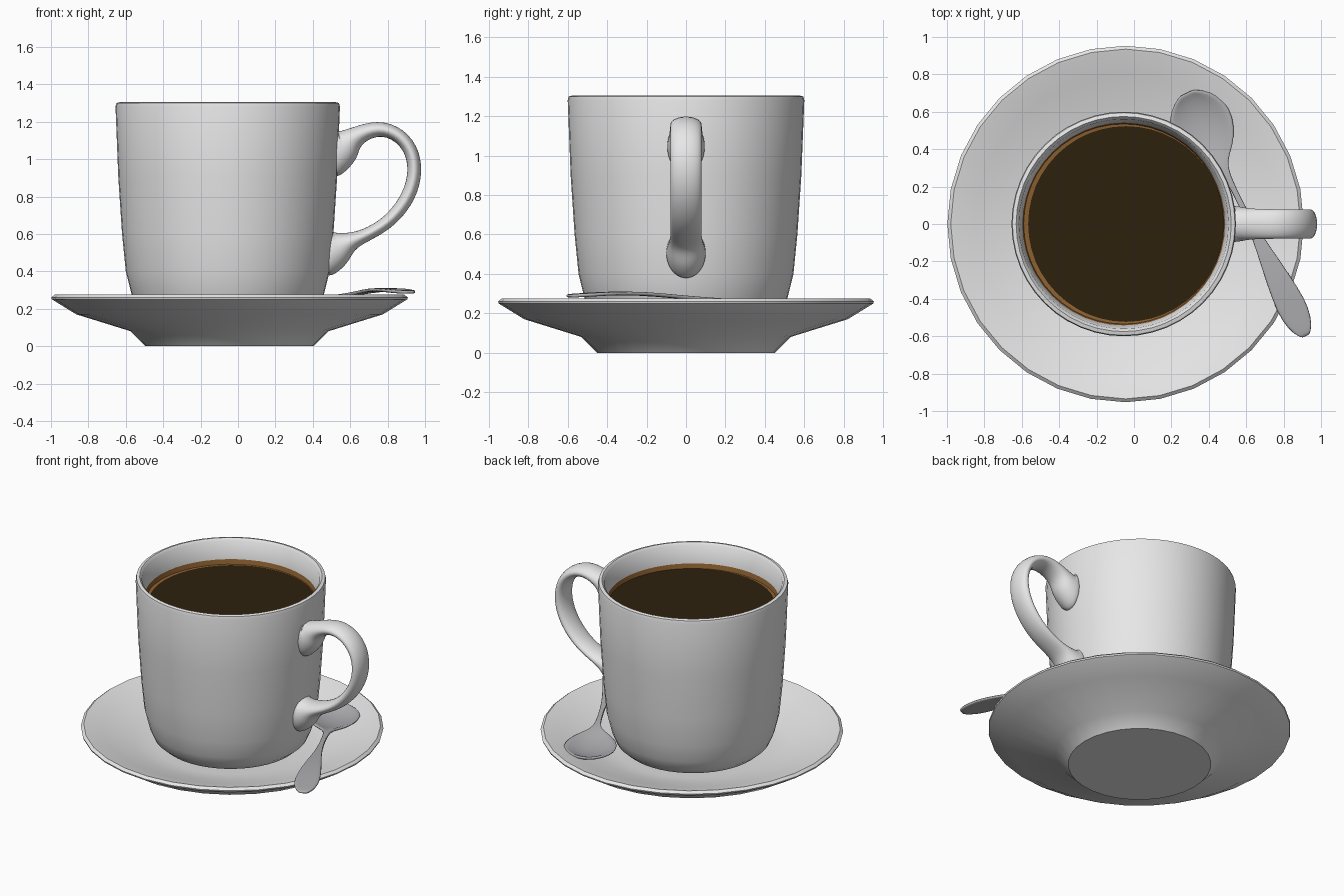
import bpy, bmesh, math
from mathutils import Vector

if "Cube" in bpy.data.objects:
    bpy.data.objects.remove(bpy.data.objects["Cube"])


def material(name, rgb, rough=0.5):
    m = bpy.data.materials.new(name)
    m.use_nodes = True
    m.diffuse_color = (*rgb, 1)
    shader = next(n for n in m.node_tree.nodes if n.type == 'BSDF_PRINCIPLED')
    shader.inputs["Base Color"].default_value = (*rgb, 1)
    shader.inputs["Roughness"].default_value = rough
    return m


WHITE = material("white_china", (0.8, 0.8, 0.8))
STEEL = material("grey_metal", (0.42, 0.42, 0.44))
COFFEE = material("dark_coffee", (0.027, 0.015, 0.004))
FOAM = material("light_brown_foam", (0.27, 0.12, 0.03))


def finish(name, bm, mat, angle=40, centre=(0, 0, 0)):
    bmesh.ops.remove_doubles(bm, verts=bm.verts, dist=1e-5)
    bmesh.ops.recalc_face_normals(bm, faces=bm.faces)
    mesh = bpy.data.meshes.new(name)
    bm.to_mesh(mesh)
    bm.free()
    mesh.materials.append(mat)
    ob = bpy.data.objects.new(name, mesh)
    ob.location = centre
    bpy.context.collection.objects.link(ob)
    bpy.ops.object.select_all(action='DESELECT')
    ob.select_set(True)
    bpy.context.view_layer.objects.active = ob
    bpy.ops.object.shade_smooth_by_angle(angle=math.radians(angle))
    return ob


def lathe(name, profile, sides, mat, x, angle=40):
    """Spin a (radius, height) profile around the vertical axis."""
    bm = bmesh.new()
    verts = [bm.verts.new((r, 0, z)) for r, z in profile]
    edges = [bm.edges.new(pair) for pair in zip(verts, verts[1:])]
    bmesh.ops.spin(bm, geom=verts + edges, axis=(0, 0, 1), cent=(0, 0, 0),
                   angle=math.tau, steps=sides, use_duplicate=False)
    return finish(name, bm, mat, angle, (x, 0, 0))


def bridge(bm, rows, closed):
    """Join consecutive rows of vertices with quads."""
    for a, b in zip(rows, rows[1:]):
        n = len(a)
        for i in range(n if closed else n - 1):
            j = (i + 1) % n
            bm.faces.new((a[i], a[j], b[j], b[i]))


# Saucer: flat foot, flared underside, rolled rim and shallow dish
lathe("saucer", [(0, 0), (.45, 0), (.53, .08), (.82, .17), (.95, .25), (.953, .26),
                 (.935, .275), (.915, .27), (.8, .235), (.62, .175), (.48, .15), (0, .15)],
      32, WHITE, -.045, 35)

# Cup: rounded base, slightly flared wall, thick rim, hollow inside
lathe("cup", [(0, .15), (.38, .15), (.44, .17), (.485, .21), (.515, .28), (.545, .4),
              (.565, .6), (.585, .9), (.6, 1.28), (.595, 1.3), (.575, 1.305), (.56, 1.29),
              (.54, 1.15), (.53, .9), (.5, .45), (.4, .25), (0, .22)],
      48, WHITE, -.055, 45)

# Coffee surface and the foam line around it
lathe("coffee", [(0, 1.14), (.523, 1.14)], 48, COFFEE, -.043)
lathe("foam_ring", [(.505, 1.135), (.535, 1.138), (.542, 1.17)], 48, FOAM, -.055)

# Cup handle: swept ellipse, stations are (x, z, half thickness, half width)
stations = [(.50, 1.04, .145, .10), (.55, 1.045, .145, .10), (.575, 1.07, .10, .095),
            (.62, 1.12, .052, .085), (.75, 1.175, .042, .082), (.87, 1.13, .042, .082),
            (.94, 1.03, .040, .082), (.948, .90, .040, .082), (.90, .77, .040, .082),
            (.80, .655, .037, .082), (.68, .59, .035, .082), (.60, .56, .048, .088),
            (.54, .525, .10, .10), (.51, .505, .135, .105), (.46, .50, .135, .105)]
bm = bmesh.new()
path = [Vector((s[0], 0, s[1])) for s in stations]
rings = []
for k, (x, z, thick, wide) in enumerate(stations):
    tangent = (path[min(k + 1, len(path) - 1)] - path[max(k - 1, 0)]).normalized()
    # the ends lie flat against the cup wall
    if k < 2:
        tangent = Vector((1, 0, 0))
    elif k > len(path) - 3:
        tangent = Vector((-1, 0, 0))
    across = Vector((0, 1, 0))
    up = tangent.cross(across)
    rings.append([bm.verts.new(path[k] + up * thick * math.sin(a) + across * wide * math.cos(a))
                  for a in (math.tau * i / 12 for i in range(12))])
bridge(bm, rings, True)
bm.faces.new(rings[0])
bm.faces.new(rings[-1])
handle = finish("cup_handle", bm, WHITE, 60)
handle.modifiers.new("smooth", 'SUBSURF').levels = 2
handle.modifiers["smooth"].render_levels = 2

# Spoon: stations are (fraction of length, half width, height, dish depth)
outline = [(0, .02, .288, 0), (.025, .055, .29, 0), (.09, .082, .295, 0),
           (.17, .078, .302, 0), (.3, .052, .30, 0), (.42, .024, .285, 0),
           (.54, .014, .272, 0), (.66, .016, .262, 0), (.71, .035, .255, .005),
           (.75, .10, .25, .02), (.81, .155, .248, .04), (.88, .175, .246, .045),
           (.94, .15, .246, .035), (.985, .085, .248, .015), (1, .03, .25, 0)]
end, tip = Vector((.92, -.60, 0)), Vector((.28, .70, 0))
side = (tip - end).normalized().cross(Vector((0, 0, 1)))
bm = bmesh.new()
rows = []
for t, half, z, dish in outline:
    middle = end.lerp(tip, t)
    rows.append([bm.verts.new(middle + side * half * u + Vector((0, 0, z - dish * (1 - u * u))))
                 for u in (i / 3 for i in range(-3, 4))])
bridge(bm, rows, False)
spoon = finish("spoon", bm, STEEL, 60)
solid = spoon.modifiers.new("thickness", 'SOLIDIFY')
solid.thickness = 0.018
solid.offset = 0
spoon.modifiers.new("smooth", 'SUBSURF').levels = 1
spoon.modifiers["smooth"].render_levels = 1
